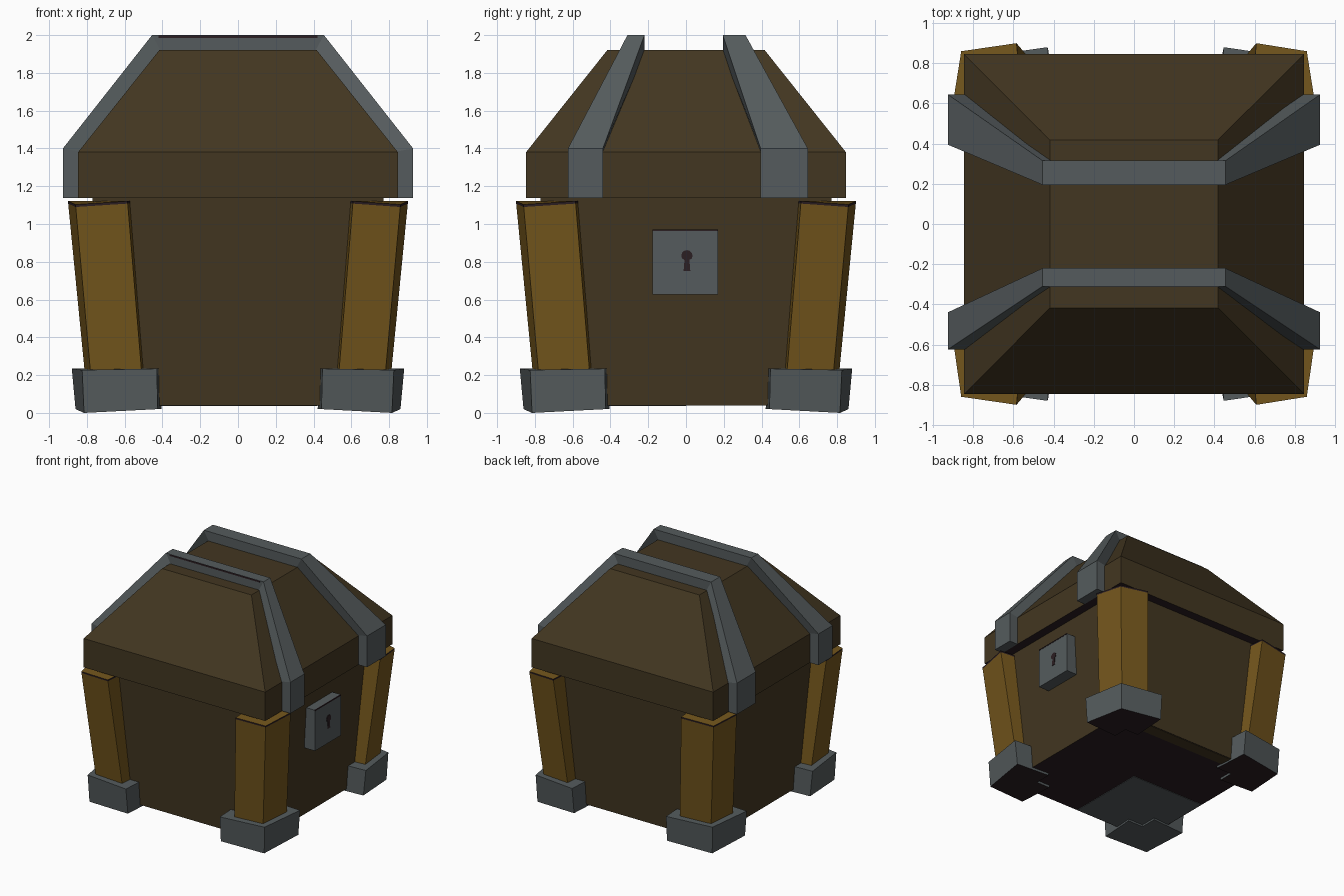
import bpy, bmesh, math

if "Cube" in bpy.data.objects:
    bpy.data.objects.remove(bpy.data.objects["Cube"])


def material(name, rgb):
    m = bpy.data.materials.new(name)
    m.diffuse_color = (*rgb, 1)
    m.use_nodes = True
    m.node_tree.nodes["Principled BSDF"].inputs["Base Color"].default_value = m.diffuse_color
    return m


BROWN = material("dark brown wood", (0.055, 0.037, 0.015))
GOLD = material("golden wood", (0.175, 0.094, 0.012))
GREY = material("grey iron", (0.090, 0.105, 0.109))
DARK = material("near black", (0.024, 0.013, 0.016))


def loft(name, rings, mats, under=False, dark_segment=None):
    """Join equal-sized rings of points and cap both ends.
    Slot 1 goes to undersides, or to the sides of one chosen segment."""
    bm = bmesh.new()
    loops = [[bm.verts.new(p) for p in r] for r in rings]
    n = len(loops[0])
    for k, (a, b) in enumerate(zip(loops, loops[1:])):
        for i in range(n):
            j = (i + 1) % n
            f = bm.faces.new((a[i], a[j], b[j], b[i]))
            if k == dark_segment:
                f.material_index = 1
    bm.faces.new(loops[0])
    bm.faces.new(loops[-1])
    bmesh.ops.recalc_face_normals(bm, faces=bm.faces)
    if under:
        for f in bm.faces:
            f.normal_update()
            if f.normal.z < -0.7:
                f.material_index = 1
    me = bpy.data.meshes.new(name)
    bm.to_mesh(me)
    bm.free()
    for m in mats:
        me.materials.append(m)
    ob = bpy.data.objects.new(name, me)
    bpy.context.collection.objects.link(ob)
    return ob


def square(h, z):
    return [(-h, -h, z), (h, -h, z), (h, h, z), (-h, h, z)]


def slab(name, x0, x1, y0, y1, z0, z1, mat):
    rect = [(x0, y0), (x1, y0), (x1, y1), (x0, y1)]
    return loft(name, [[(x, y, z) for x, y in rect] for z in (z0, z1)], [mat])


# Tapered body and hipped lid
loft("body", [square(0.71, 0.04), square(0.77, 1.14)], [BROWN, DARK], True)
loft("lid", [square(0.847, 1.137), square(0.847, 1.38), square(0.417, 1.92)], [BROWN, DARK], True)

# Underside: one grey quarter and a brown strip along the back
slab("underside_plate", -0.7, 0.0, -0.7, 0.0, 0.036, 0.042, GREY)
slab("underside_strip", -0.42, 0.42, 0.6, 0.705, 0.036, 0.042, BROWN)


def corner_ring(sx, sy, corner, end, out, inner, zc, ze, short):
    """L-shaped section around one corner; the ends flare outwards from the corner.
    Arms on the positive side are slightly shorter."""
    ex = end + (short if sx > 0 else 0)
    ey = end + (short if sy > 0 else 0)
    pts = [(corner, corner, zc), (ex, out, ze), (ex - 0.02, inner, ze),
           (inner, inner, ze), (inner, ey - 0.02, ze), (out, ey, ze)]
    return [(sx * x, sy * y, z) for x, y, z in pts]


# Corner posts (dark worn rim at the top) and iron feet
for sx in (-1, 1):
    for sy in (-1, 1):
        tag = ("left" if sx < 0 else "right") + ("_front" if sy < 0 else "_back")
        loft("post_" + tag,
             [corner_ring(sx, sy, 0.775, 0.505, 0.805, 0.62, 0.15, 0.15, 0.024),
              corner_ring(sx, sy, 0.859, 0.584, 0.899, 0.68, 1.09, 1.108, 0.024),
              corner_ring(sx, sy, 0.860, 0.585, 0.900, 0.68, 1.103, 1.121, 0.024)],
             [GOLD, DARK], dark_segment=1)
        sole = GREY if (sx < 0 and sy < 0) else DARK
        loft("foot_" + tag,
             [corner_ring(sx, sy, 0.815, 0.425, 0.86, 0.55, 0.0, 0.02, 0.017),
              corner_ring(sx, sy, 0.825, 0.43, 0.88, 0.55, 0.227, 0.234, 0.017)],
             [GREY, sole], True)

# Iron straps over the lid: outer/inner x and z with the y span at each bend
for name, s, low, top in (("strap_front", -1, (0.44, 0.625), (0.22, 0.31)),
                          ("strap_back", 1, (0.395, 0.645), (0.195, 0.315))):
    half = [(0.927, 1.137, 0.82, 1.137, low), (0.927, 1.40, 0.82, 1.38, low), (0.455, 2.0, 0.40, 1.90, top)]
    rings = []
    for m, seq in ((-1, half), (1, half[::-1])):
        for xo, zo, xi, zi, (a, b) in seq:
            rings.append([(m * xo, s * a, zo), (m * xo, s * b, zo), (m * xi, s * b, zi), (m * xi, s * a, zi)])
    loft(name, rings, [GREY])

# Dark worn edge on the front strap
slab("strap_worn_edge", -0.42, 0.42, -0.313, -0.305, 1.986, 1.999, DARK)

# Lock plate on the right side, with a dark top edge
lock = [(-0.177, 0.627), (0.17, 0.627), (0.17, 0.97), (-0.177, 0.97)]
loft("lock_plate", [[(x, y, z) for y, z in lock] for x in (0.68, 0.842)], [GREY])
slab("lock_worn_edge", 0.836, 0.844, -0.177, 0.17, 0.962, 0.971, DARK)

# Keyhole: round head with a flared slot
hole = [(-0.018, 0.75), (0.018, 0.75), (0.013, 0.81)]
hole += [(0.03 * math.cos(math.radians(a)), 0.832 + 0.03 * math.sin(math.radians(a)))
         for a in range(-30, 211, 30)]
hole.append((-0.013, 0.81))
loft("keyhole", [[(x, y + 0.005, z) for y, z in hole] for x in (0.837, 0.845)], [DARK])
